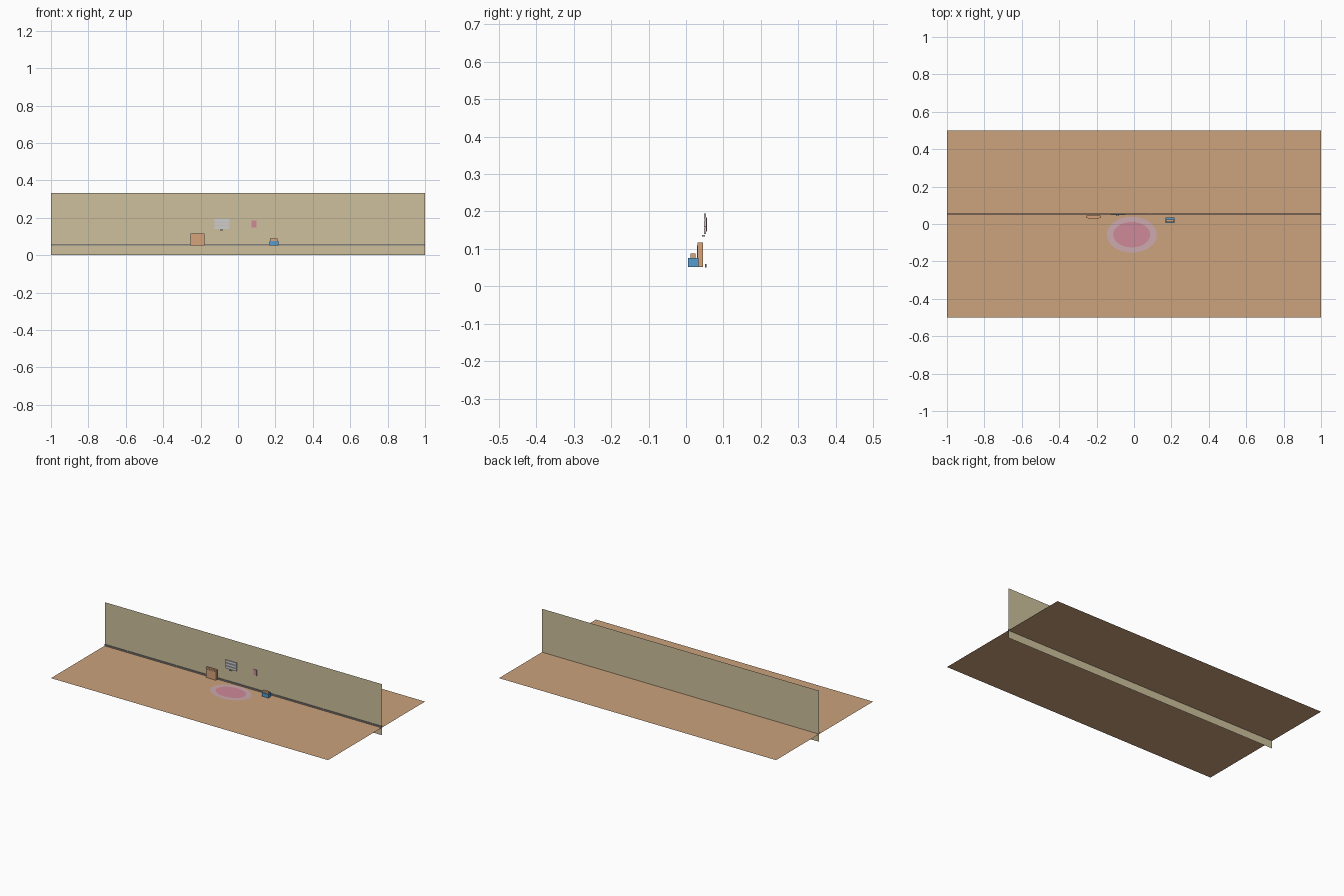
import bpy, bmesh, math

if "Cube" in bpy.data.objects:
    bpy.data.objects.remove(bpy.data.objects["Cube"])

def lin(c):
    return tuple(((v / 255 + 0.055) / 1.055) ** 2.4 if v > 10 else v / 3294 for v in c) + (1,)

def mat(name, rgb):
    m = bpy.data.materials.new(name)
    m.diffuse_color = lin(rgb)
    m.use_nodes = True
    m.node_tree.nodes["Principled BSDF"].inputs["Base Color"].default_value = m.diffuse_color
    return m

WOOD = mat("floor_tan", (204, 162, 125))
WALL = mat("wall_cream", (205, 192, 156))
PINK = mat("pink", (206, 138, 152))
LILAC = mat("pale_mauve", (204, 170, 174))
BLUE = mat("blue", (86, 158, 208))
GREY = mat("light_grey", (205, 205, 208))
CRATE = mat("crate_orange", (214, 165, 125))
TRIM = mat("trim_grey", (130, 128, 126))

def mesh(name, verts, faces, m):
    me = bpy.data.meshes.new(name)
    me.from_pydata(verts, [], faces)
    me.materials.append(m)
    o = bpy.data.objects.new(name, me)
    bpy.context.collection.objects.link(o)
    return o

def box(name, x, y, z, m):
    v = [(a, b, c) for c in z for b in y for a in x]
    f = [(0, 2, 3, 1), (4, 5, 7, 6), (0, 1, 5, 4), (2, 6, 7, 3), (0, 4, 6, 2), (1, 3, 7, 5)]
    return mesh(name, v, f, m)

def ellipse(name, cx, cy, z, rx, ry, m, n=48):
    v = [(cx + rx * math.cos(2 * math.pi * i / n), cy + ry * math.sin(2 * math.pi * i / n), z) for i in range(n)]
    return mesh(name, v, [tuple(range(n))], m)

# Room sheets
mesh("floor", [(-1, -.5, .05), (1, -.5, .05), (1, .5, .05), (-1, .5, .05)], [(0, 1, 2, 3)], WOOD)
mesh("back_wall", [(-1, .056, 0), (1, .056, 0), (1, .056, .333), (-1, .056, .333)], [(0, 1, 2, 3)], WALL)
box("skirting_board", (-1, 1), (.051, .055), (.0505, .06), TRIM)

# Two-tone oval rug
ellipse("rug_border", -.012, -.057, .0515, .134, .096, LILAC)
ellipse("rug_centre", -.012, -.057, .0525, .099, .068, PINK)

# Cabinet with raised front panel
box("cabinet_body", (-.254, -.18), (.031, .045), (.052, .117), CRATE)
box("cabinet_panel", (-.246, -.188), (.029, .031), (.06, .109), CRATE)

# Wall window: pale slats and a sill
for i in range(3):
    z = .14 + i * .019
    box("window_slat", (-.125, -.046), (.048, .053), (z, z + .0165), GREY)
box("window_sill", (-.095, -.08), (.043, .051), (.133, .137), GREY)

# Small wall picture
box("wall_picture", (.073, .098), (.053, .0555), (.147, .184), PINK)

# Blue box with small tan box on top
box("blue_box", (.168, .216), (.005, .034), (.052, .075), BLUE)
box("top_box", (.17, .21), (.012, .025), (.075, .088), CRATE)
